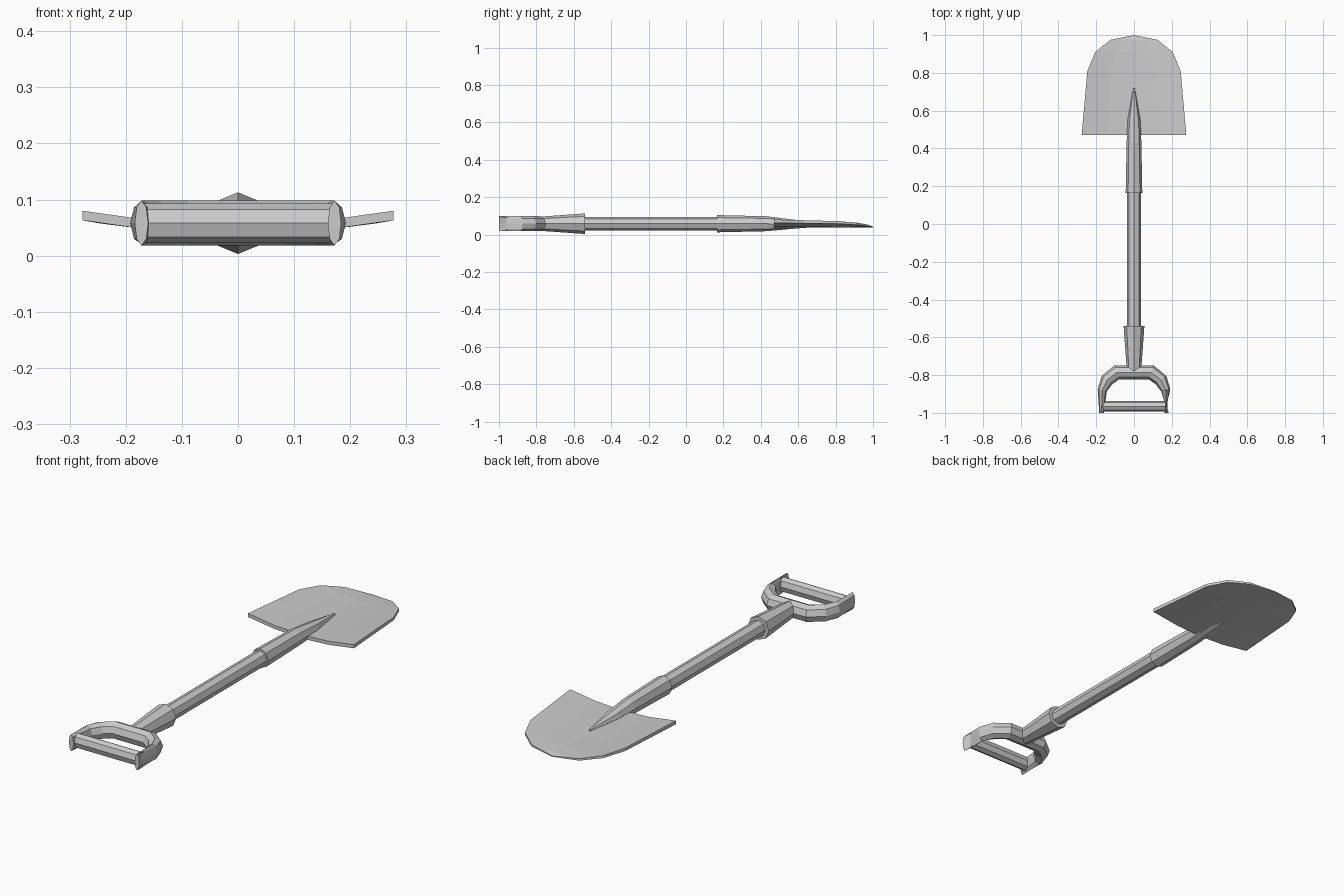
import bpy, bmesh
from math import cos, sin, pi
from mathutils import Vector

if "Cube" in bpy.data.objects:
    bpy.data.objects.remove(bpy.data.objects["Cube"])

grey = bpy.data.materials.new("plain grey")
grey.use_nodes = True
colour = (0.6, 0.6, 0.6, 1)
grey.diffuse_color = colour
grey.node_tree.nodes["Principled BSDF"].inputs["Base Color"].default_value = colour

MID = 0.058  # height of the shaft axis
UP = Vector((0, 0, 1))


def finish(name, bm):
    bmesh.ops.remove_doubles(bm, verts=bm.verts, dist=0.0005)
    bmesh.ops.recalc_face_normals(bm, faces=bm.faces)
    mesh = bpy.data.meshes.new(name)
    bm.to_mesh(mesh)
    bm.free()
    mesh.materials.append(grey)
    bpy.context.collection.objects.link(bpy.data.objects.new(name, mesh))


def loft(name, stations, sides=8):
    """Skin rings given as (centre, side direction, half width, half height)."""
    bm = bmesh.new()
    rings = []
    for centre, side, w, h in stations:
        angles = [2 * pi * i / sides for i in range(sides)]
        rings.append([bm.verts.new(Vector(centre) + side * w * cos(a) + UP * h * sin(a))
                      for a in angles])
    for a, b in zip(rings, rings[1:]):
        for i in range(sides):
            j = (i + 1) % sides
            bm.faces.new((a[i], a[j], b[j], b[i]))
    bm.faces.new(rings[0])
    bm.faces.new(rings[-1])
    finish(name, bm)


def tube(name, profile):
    """Straight part along y from (y, centre z, half width, half height)."""
    loft(name, [((0, y, z), Vector((1, 0, 0)), w, h) for y, z, w, h in profile])


# Shaft and its two sleeves
tube("shaft", [(-0.56, MID, 0.037, 0.037), (0.2, MID, 0.037, 0.037)])
tube("handle_sleeve", [(-0.79, MID, 0.037, 0.037), (-0.54, MID, 0.055, 0.055)])
tube("blade_socket", [(0.165, MID, 0.044, 0.046), (0.43, MID, 0.039, 0.04),
                      (0.55, 0.056, 0.034, 0.027), (0.72, 0.052, 0.004, 0.009)])

# D-shaped yoke: half a path, mirrored, with mitred rings
half = [(0.09, -0.785, 0.039), (0.142, -0.825, 0.036),
        (0.168, -0.88, 0.025), (0.172, -1.0, 0.012)]
path = [(-x, y, w) for x, y, w in reversed(half)] + half
points = [Vector((x, y, MID)) for x, y, w in path]
stations = []
for i, p in enumerate(points):
    before, after = points[max(i - 1, 0)], points[min(i + 1, len(points) - 1)]
    along = (p - before).normalized() + (after - p).normalized()
    if i in (0, len(points) - 1):
        along = Vector((0, 1, 0))
    stations.append((p, along.cross(UP).normalized(), path[i][2], 0.04))
loft("handle_yoke", stations)

# Cross bar between the yoke ends
loft("grip_bar", [((x, -0.965, MID), Vector((0, 1, 0)), 0.028, 0.035)
                  for x in (-0.167, 0.167)])

# Dished blade: rows of (y, half width, centre top z, thickness)
rows = [(0.47, 0.277, 0.054, 0.017), (0.64, 0.262, 0.053, 0.016),
        (0.81, 0.247, 0.051, 0.014), (0.91, 0.205, 0.05, 0.012),
        (0.975, 0.125, 0.047, 0.009), (1.0, 0, 0.042, 0.004)]
columns = [-1, -0.5, 0, 0.5, 1]
bm = bmesh.new()
layers = []
for under in (0, 1):
    layers.append([[bm.verts.new((u * w, y, z - under * t + 0.34 * (u * w) ** 2))
                    for u in columns] for y, w, z, t in rows])
for grid in layers:
    for a, b in zip(grid, grid[1:]):
        for i in range(len(columns) - 1):
            bm.faces.new((a[i], a[i + 1], b[i + 1], b[i]))
top, bottom = layers
rims = [(top[0], bottom[0])]
rims += [([r[k] for r in top], [r[k] for r in bottom]) for k in (0, -1)]
for a, b in rims:
    for i in range(len(a) - 1):
        bm.faces.new((a[i], a[i + 1], b[i + 1], b[i]))
finish("blade", bm)
